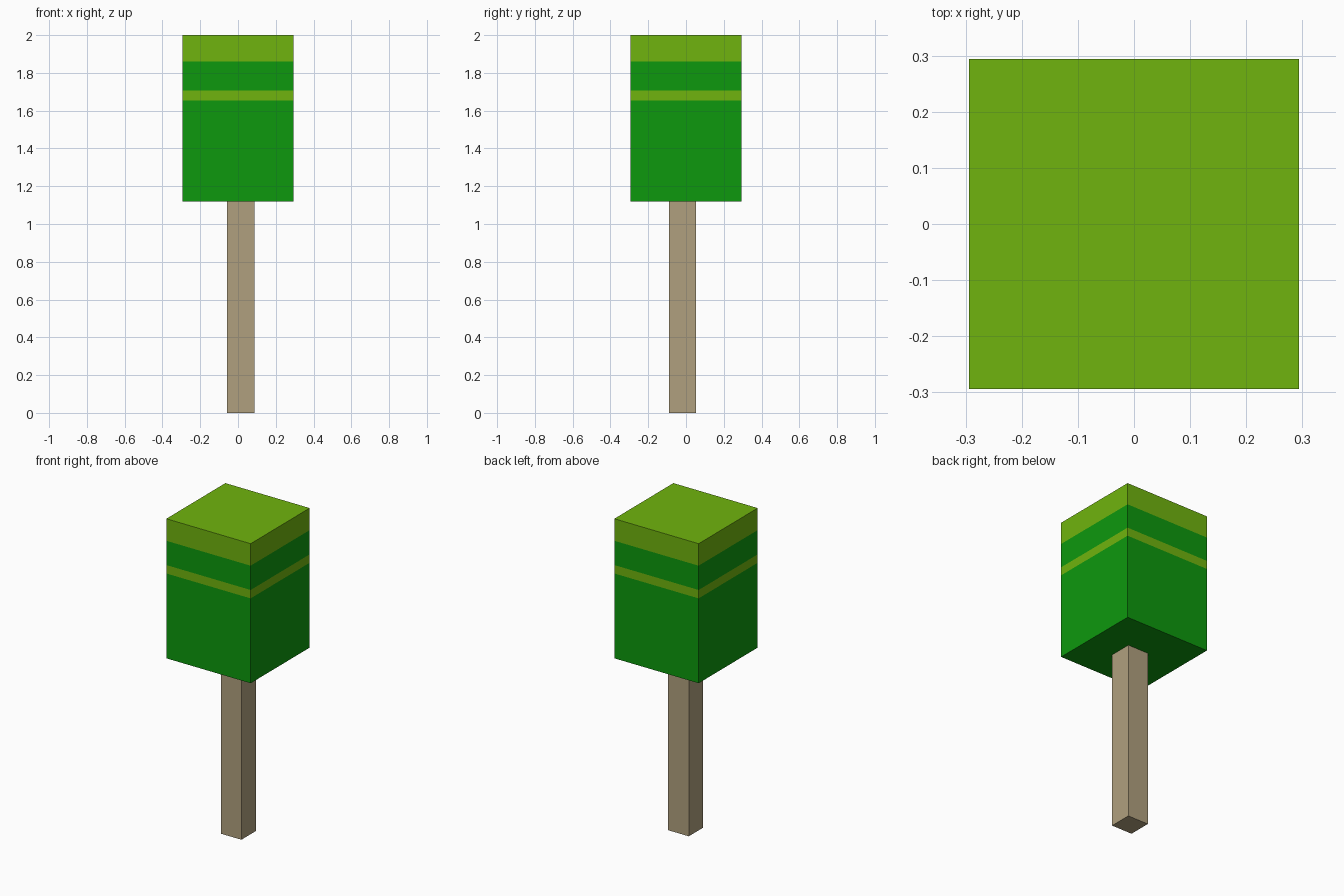
import bpy, bmesh
from mathutils import Vector

if "Cube" in bpy.data.objects:
    bpy.data.objects.remove(bpy.data.objects["Cube"])


def material(name, rgb):
    m = bpy.data.materials.new(name)
    m.diffuse_color = (*rgb, 1.0)
    m.use_nodes = True
    m.node_tree.nodes["Principled BSDF"].inputs["Base Color"].default_value = m.diffuse_color
    return m


def box(name, lo, hi, mats, cuts=(), light_bands=()):
    """Box between two corners, cut at given heights; light bands use material 1."""
    lo, hi = Vector(lo), Vector(hi)
    bm = bmesh.new()
    bmesh.ops.create_cube(bm, size=1)
    for v in bm.verts:
        v.co = (lo + hi) / 2 + v.co * (hi - lo)
    for z in cuts:
        bmesh.ops.bisect_plane(bm, geom=bm.verts[:] + bm.edges[:] + bm.faces[:],
                               plane_co=(0, 0, z), plane_no=(0, 0, 1))
    for f in bm.faces:
        z = f.calc_center_median().z
        f.material_index = int(any(a < z <= b + 1e-4 for a, b in light_bands))
    me = bpy.data.meshes.new(name)
    bm.to_mesh(me)
    bm.free()
    for m in mats:
        me.materials.append(m)
    ob = bpy.data.objects.new(name, me)
    bpy.context.collection.objects.link(ob)
    return ob


bark = material("bark tan", (0.434, 0.352, 0.209))
dark = material("leaf green", (0.004, 0.314, 0.004))
light = material("lime green", (0.162, 0.456, 0.0044))

# Trunk, slightly off centre
box("trunk", (-0.057, -0.09, 0), (0.087, 0.054, 1.12), [bark])

# Foliage block with a lime top and a thin lime stripe
box("foliage", (-0.294, -0.294, 1.12), (0.294, 0.294, 2.0), [dark, light],
    cuts=(1.655, 1.708, 1.861), light_bands=((1.655, 1.708), (1.861, 2.0)))
